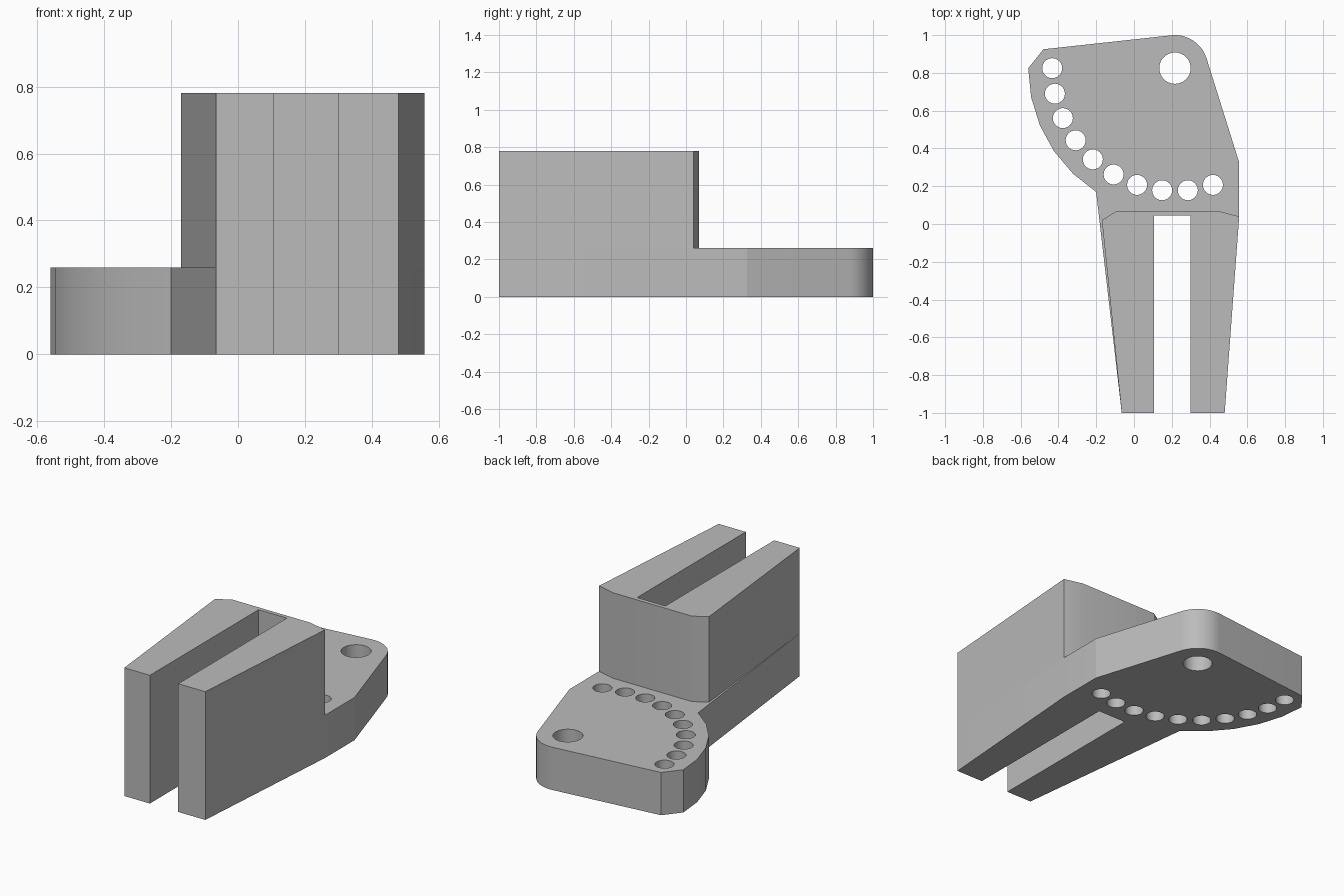
import bpy, bmesh
from math import cos, sin, radians

old = bpy.data.objects.get("Cube")
if old:
    bpy.data.objects.remove(old, do_unlink=True)

grey = bpy.data.materials.new("plain grey")
grey.use_nodes = True
grey.diffuse_color = (0.5, 0.5, 0.5, 1)
grey.node_tree.nodes["Principled BSDF"].inputs["Base Color"].default_value = (0.5, 0.5, 0.5, 1)

PIVOT = (0.217, 0.825)
PLATE_TOP, BLOCK_TOP = 0.26, 0.78


def arc(centre, radius, start, end, steps):
    """Points along a circular arc, both ends included."""
    angles = [radians(start + (end - start) * i / steps) for i in range(steps + 1)]
    return [(centre[0] + radius * cos(a), centre[1] + radius * sin(a)) for a in angles]


def slab(name, loops, z0, z1):
    """Extrude an outline, with optional hole loops, from z0 to z1."""
    bm = bmesh.new()
    edges = []
    for loop in loops:
        vs = [bm.verts.new((x, y, z0)) for x, y in loop]
        edges += [bm.edges.new((a, b)) for a, b in zip(vs, vs[1:] + vs[:1])]
    bmesh.ops.triangle_fill(bm, edges=edges, use_beauty=True)
    top = bmesh.ops.extrude_face_region(bm, geom=bm.faces[:], use_keep_orig=True)
    moved = [g for g in top["geom"] if isinstance(g, bmesh.types.BMVert)]
    bmesh.ops.translate(bm, verts=moved, vec=(0, 0, z1 - z0))
    bmesh.ops.recalc_face_normals(bm, faces=bm.faces[:])
    mesh = bpy.data.meshes.new(name)
    bm.to_mesh(mesh)
    bm.free()
    mesh.materials.append(grey)
    ob = bpy.data.objects.new(name, mesh)
    bpy.context.collection.objects.link(ob)
    bpy.ops.object.select_all(action="DESELECT")
    ob.select_set(True)
    bpy.context.view_layer.objects.active = ob
    bpy.ops.object.shade_smooth_by_angle(angle=radians(16))


# Two tapering prongs with a slot between them, shared by both layers
prongs = [(-0.065, -1), (0.107, -1), (0.107, 0.045), (0.298, 0.045),
          (0.298, -1), (0.48, -1), (0.557, 0.04)]

# Base plate: rounded pivot corner, clipped corner and faceted outer sweep
outline = prongs + [(0.557, 0.325)]
outline += arc(PIVOT, 0.175, 17, 96, 10)
outline += [(-0.48, 0.925)]
outline += arc(PIVOT, 0.777, 180, 237.5, 5)

# Pivot hole and a ring of small holes around it
holes = [arc(PIVOT, 0.083, 0, 350, 35)]
for centre in arc(PIVOT, 0.65, 180, 288, 9):
    holes.append(arc(centre, 0.053, 0, 345, 23))
slab("base_plate", [outline] + holes, 0, PLATE_TOP)

# Raised block over the prongs, with chamfered back corners
back = [(0.44, 0.07), (-0.09, 0.07), (-0.17, 0.02)]
slab("raised_block", [prongs + back], PLATE_TOP, BLOCK_TOP)
